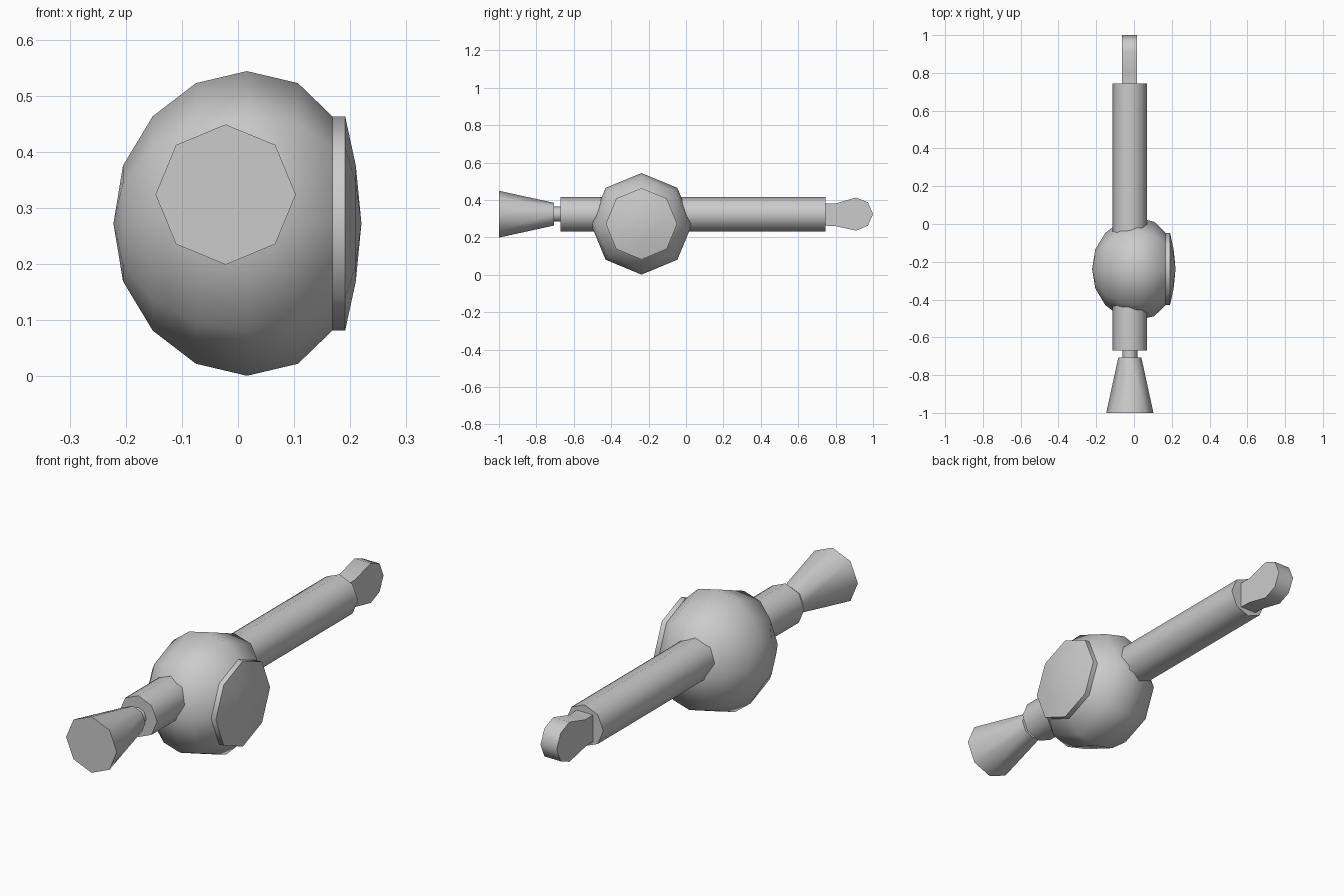
import bpy, bmesh
from math import cos, sin, pi, radians

if "Cube" in bpy.data.objects:
    bpy.data.objects.remove(bpy.data.objects["Cube"])

SIDES = 8


def finish(name, bm):
    bmesh.ops.recalc_face_normals(bm, faces=bm.faces)
    mesh = bpy.data.meshes.new(name)
    bm.to_mesh(mesh)
    bm.free()
    ob = bpy.data.objects.new(name, mesh)
    bpy.context.collection.objects.link(ob)
    bpy.ops.object.select_all(action='DESELECT')
    ob.select_set(True)
    bpy.context.view_layer.objects.active = ob
    bpy.ops.object.shade_smooth_by_angle(angle=radians(52))
    return ob


def lathe(name, axis, centre, profile, caps=(False, False)):
    """Turn (position, radius) pairs around the x or y axis; radius 0 is a pole."""
    bm = bmesh.new()
    rings = []
    for p, r in profile:
        ring = []
        for i in range(SIDES if r else 1):
            a = 2 * pi * i / SIDES
            u, z = centre[0] + r * cos(a), centre[1] + r * sin(a)
            ring.append(bm.verts.new((p, u, z) if axis == 'x' else (u, p, z)))
        rings.append(ring)
    for a, b in zip(rings, rings[1:]):
        for i in range(SIDES):
            j = (i + 1) % SIDES
            quad = [a[i % len(a)], a[j % len(a)], b[j % len(b)], b[i % len(b)]]
            bm.faces.new(list(dict.fromkeys(quad)))
    for cap, ring in zip(caps, (rings[0], rings[-1])):
        if cap:
            bm.faces.new(ring)
    return finish(name, bm)


BALL = (-0.238, 0.2725)    # y, z of the bowl axis
STEM = (-0.022, 0.324)     # x, z of the stem axis

# Round bowl and its raised lid
lathe("bowl", 'x', BALL, [(-0.222, 0), (-0.205, 0.103), (-0.152, 0.191),
      (-0.075, 0.25), (0.016, 0.2715), (0.107, 0.25), (0.168, 0.191)])
lathe("bowl_lid", 'x', BALL, [(0.168, 0.191), (0.191, 0.191), (0.21, 0.103), (0.22, 0)])

# Straight stem through the bowl, with neck and flared end
lathe("stem", 'y', STEM, [(-0.67, 0.092), (0.745, 0.092)], (True, True))
lathe("neck", 'y', STEM, [(-0.715, 0.04), (-0.665, 0.04)])
lathe("flared_end", 'y', STEM, [(-1.0, 0.125), (-0.707, 0.061)], (True, True))

# Flat mouthpiece, extruded from its side profile
outline = [(0.735, 0.382), (0.80, 0.381), (0.91, 0.413), (0.972, 0.388), (1.0, 0.325),
           (0.972, 0.262), (0.91, 0.236), (0.80, 0.26), (0.735, 0.263)]
bm = bmesh.new()
face = bm.faces.new([bm.verts.new((-0.063, y, z)) for y, z in outline])
side = bmesh.ops.extrude_face_region(bm, geom=[face], use_keep_orig=True)
bmesh.ops.translate(bm, vec=(0.08, 0, 0),
                    verts=[g for g in side["geom"] if isinstance(g, bmesh.types.BMVert)])
finish("mouthpiece", bm)
